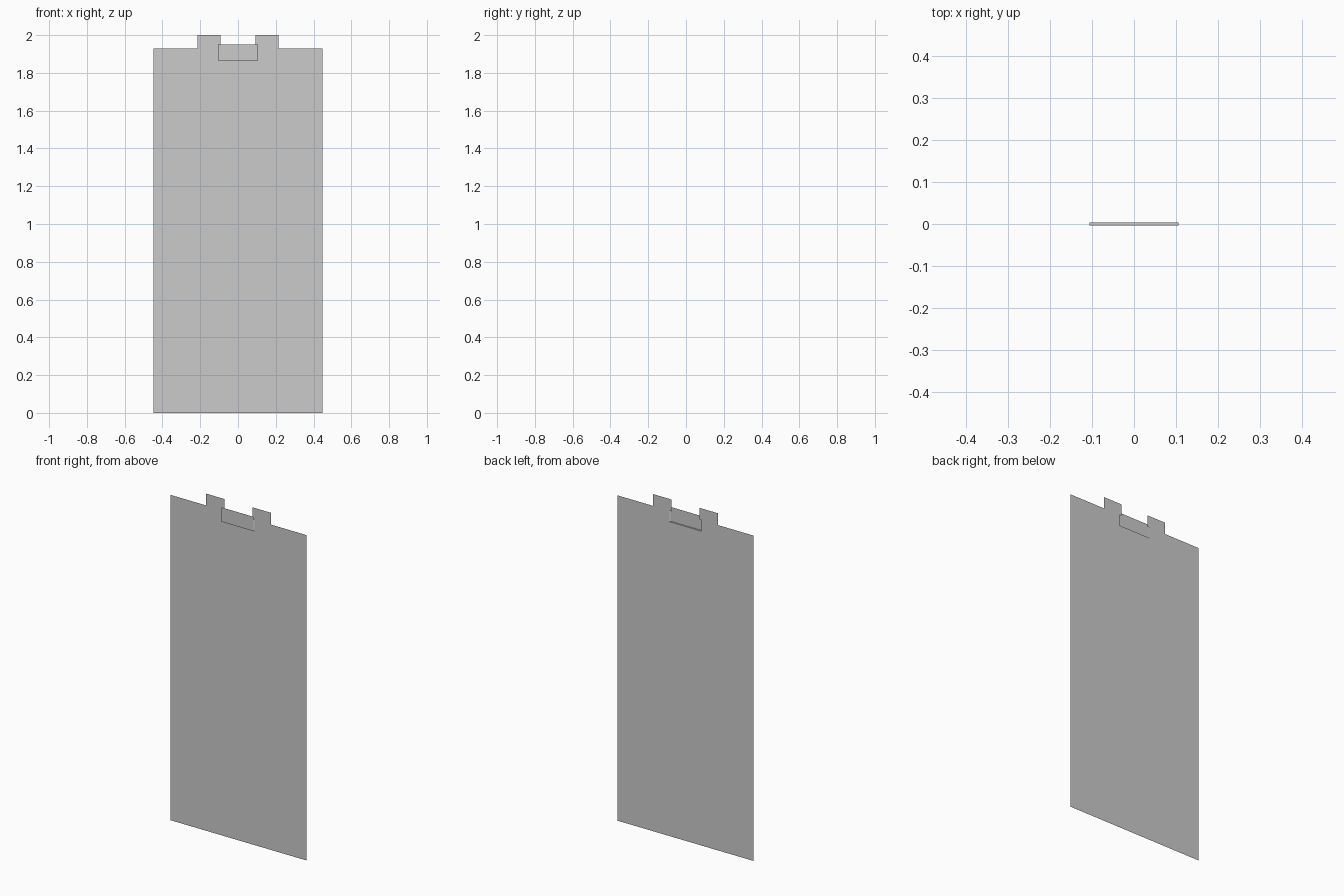
import bpy, bmesh

if "Cube" in bpy.data.objects:
    bpy.data.objects.remove(bpy.data.objects["Cube"])

Y_BACK, Y_FRONT = 0.004, -0.004
LEDGE_Z, SHOULDER_Z, FLAP_Z = 1.865, 1.93, 1.95


def sheet(name, faces):
    """Thin surface object made from a few polygon outlines."""
    bm = bmesh.new()
    for pts in faces:
        bm.faces.new([bm.verts.new(p) for p in pts])
    bmesh.ops.remove_doubles(bm, verts=bm.verts, dist=1e-5)
    me = bpy.data.meshes.new(name)
    bm.to_mesh(me)
    bm.free()
    ob = bpy.data.objects.new(name, me)
    bpy.context.collection.objects.link(ob)
    return ob


def rect(x0, x1, z0, z1, y):
    return [(x0, y, z0), (x1, y, z0), (x1, y, z1), (x0, y, z1)]


# Main panel: lower sheet and two shoulders either side of the notch
sheet("main_panel", [
    [(x, Y_BACK, z) for x, z in (
        (-0.447, 0), (0.447, 0), (0.447, SHOULDER_Z), (0.106, SHOULDER_Z),
        (0.106, LEDGE_Z), (-0.106, LEDGE_Z), (-0.106, SHOULDER_Z),
        (-0.447, SHOULDER_Z))],
])

# Two hanging tabs on the top edge
for side, s in (("left", -1), ("right", 1)):
    x0, x1 = sorted((s * 0.092, s * 0.214))
    sheet(f"{side}_tab", [rect(x0, x1, SHOULDER_Z, 2.0, Y_BACK)])

# Centre flap stepped forward from the notch by a narrow ledge
sheet("centre_flap", [
    [(-0.106, Y_FRONT, LEDGE_Z), (0.106, Y_FRONT, LEDGE_Z),
     (0.106, Y_BACK, LEDGE_Z), (-0.106, Y_BACK, LEDGE_Z)],
    rect(-0.106, 0.106, LEDGE_Z, FLAP_Z, Y_FRONT),
])
